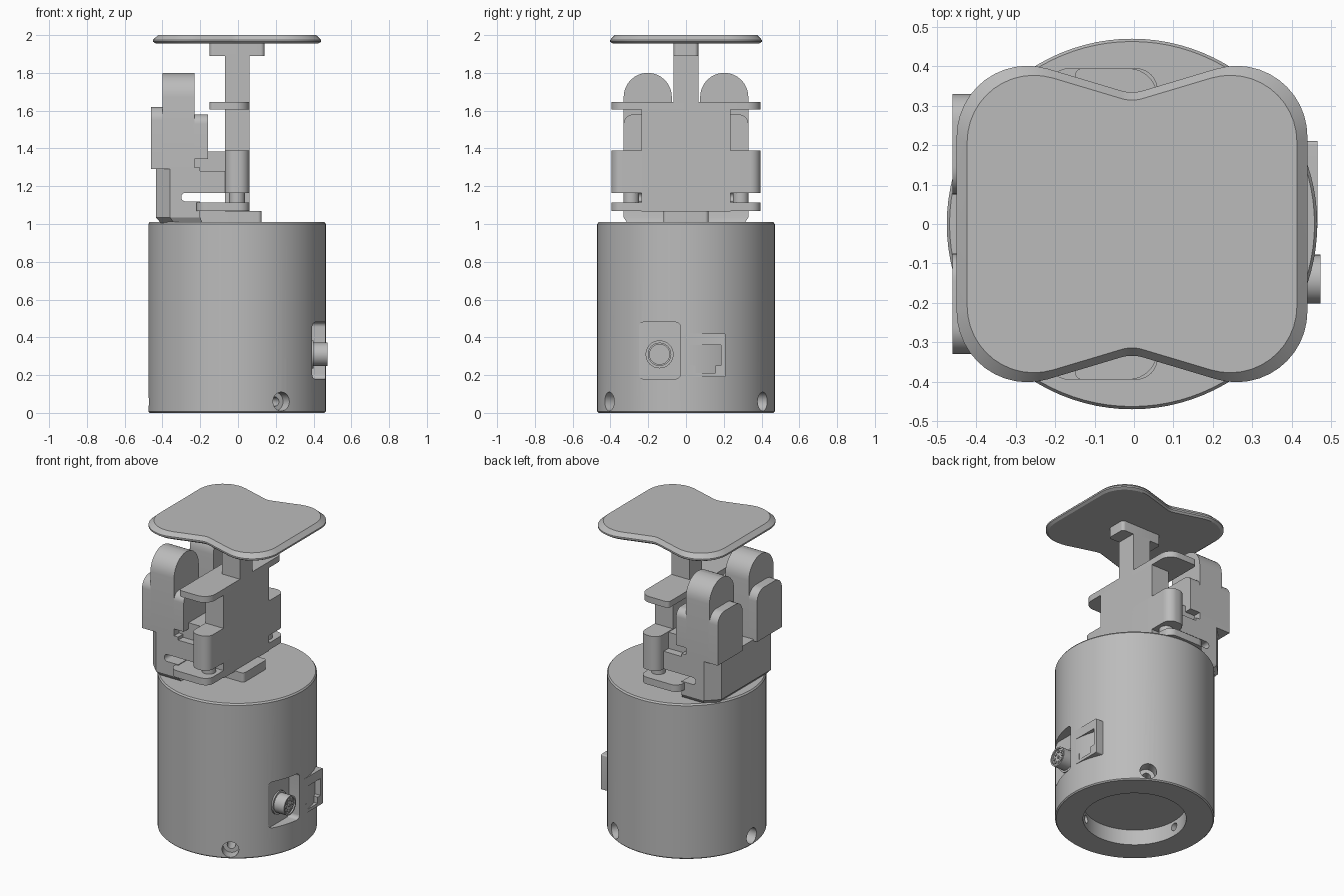
import bpy, bmesh
from math import sin, cos, tan, pi, atan2, radians
from mathutils import Vector

default_cube = bpy.data.objects.get("Cube")
if default_cube:
    bpy.data.objects.remove(default_cube, do_unlink=True)

grey = bpy.data.materials.new("machined_grey")
grey.use_nodes = True
GREY = (0.5, 0.5, 0.5, 1)
grey.diffuse_color = GREY
grey.node_tree.nodes["Principled BSDF"].inputs["Base Color"].default_value = GREY


def circle(r, n=32):
    return [(r * cos(2 * pi * i / n), r * sin(2 * pi * i / n)) for i in range(n)]


def fillet(corners, steps=8):
    """Round each (u, v, radius) corner of a closed outline."""
    out = []
    for i, (u, v, r) in enumerate(corners):
        p = Vector((u, v))
        if r <= 0:
            out.append((u, v))
            continue
        a = (Vector(corners[i - 1][:2]) - p).normalized()
        b = (Vector(corners[(i + 1) % len(corners)][:2]) - p).normalized()
        half = a.angle(b) / 2
        c = p + (a + b).normalized() * (r / sin(half))
        start = p + a * (r / tan(half)) - c
        end = p + b * (r / tan(half)) - c
        a0 = atan2(start.y, start.x)
        turn = (atan2(end.y, end.x) - a0 + pi) % (2 * pi) - pi
        for k in range(steps + 1):
            t = a0 + turn * k / steps
            out.append((c.x + r * cos(t), c.y + r * sin(t)))
    return out


def rect(u0, u1, v0, v1, r=0.0, r_top=None):
    rt = r if r_top is None else r_top
    return fillet([(u0, v0, r), (u1, v0, r), (u1, v1, rt), (u0, v1, rt)])


def prism(name, outline, axis, layers, loc=(0, 0, 0), turn=0):
    """Loft an outline along an axis through (position, scale) layers."""
    place = {"x": lambda u, v, w: (w, u, v),
             "y": lambda u, v, w: (u, w, v),
             "z": lambda u, v, w: (u, v, w)}[axis]
    bm = bmesh.new()
    rings = [[bm.verts.new(place(u * s, v * s, w)) for u, v in outline] for w, s in layers]
    n = len(outline)
    for lo, hi in zip(rings, rings[1:]):
        for i in range(n):
            j = (i + 1) % n
            bm.faces.new((lo[i], lo[j], hi[j], hi[i]))
    bm.faces.new(rings[0][::-1])
    bm.faces.new(rings[-1])
    bmesh.ops.recalc_face_normals(bm, faces=bm.faces)
    mesh = bpy.data.meshes.new(name)
    bm.to_mesh(mesh)
    bm.free()
    mesh.materials.append(grey)
    ob = bpy.data.objects.new(name, mesh)
    bpy.context.collection.objects.link(ob)
    ob.location = loc
    ob.rotation_euler.z = turn
    return ob


def slab(name, outline, axis, lo, hi, loc=(0, 0, 0)):
    return prism(name, outline, axis, [(lo, 1), (hi, 1)], loc)


def activate(ob):
    bpy.ops.object.select_all(action="DESELECT")
    ob.select_set(True)
    bpy.context.view_layer.objects.active = ob


def cut(ob, cutters):
    for cutter in cutters:
        activate(ob)
        mod = ob.modifiers.new("cut", "BOOLEAN")
        mod.operation = "DIFFERENCE"
        mod.solver = "EXACT"
        mod.object = cutter
        bpy.ops.object.modifier_apply(modifier=mod.name)
        bpy.data.objects.remove(cutter, do_unlink=True)


CX = -0.005  # shared centre line

# Cylindrical housing with bore, radial screw holes and connector recess
housing = prism("housing", circle(0.47, 96), "z",
                [(0, 0.985), (0.007, 1), (1.0, 1), (1.01, 0.985)], (CX, 0, 0))
cutters = [slab("bore_cutter", circle(0.305, 64), "z", -0.1, 0.1, (CX, 0, 0)),
           slab("recess_cutter", rect(-0.25, -0.03, 0.18, 0.48, 0.025), "x", 0.39, 0.6)]
for angle in (60, 180, 300):
    cutters.append(prism("screw_cutter", circle(0.05), "x",
                         [(0.27, 0.5), (0.4, 0.5), (0.4, 1), (0.6, 1)],
                         (CX, 0, 0.06), radians(angle)))
cut(housing, cutters)

# Round multi-pin connector
PLUG = (0, -0.14, 0.31)
slab("round_connector_collar", circle(0.074), "x", 0.38, 0.4, PLUG)
prism("round_connector", circle(0.062), "x",
      [(0.38, 1), (0.473, 1), (0.473, 0.85), (0.463, 0.85)], PLUG)
for i, (py, pz) in enumerate(circle(0.036, 8) + [(0, 0)]):
    slab(f"connector_pin_{i + 1}", circle(0.009, 10), "x", 0.455, 0.47,
         (0, PLUG[1] + py, PLUG[2] + pz))

# Square network socket
socket = slab("network_socket", rect(-0.01, 0.21, 0.19, 0.42, 0.008), "x", 0.35, 0.465)
opening = [(0.02, 0.36), (0.02, 0.25), (0.05, 0.25), (0.05, 0.21),
           (0.155, 0.21), (0.155, 0.25), (0.185, 0.25), (0.185, 0.36)]
cut(socket, [slab("socket_cutter", opening, "x", 0.41, 0.6)])

# Mounting foot on the housing
slab("mounting_foot", rect(-0.22, 0.125, -0.12, 0.12, 0.02), "z", 1.0, 1.07)

# Gripper base with chamfered outer corners and a through slot
base_outline = [(-0.36, -0.33), (-0.2, -0.33), (-0.2, 0.33), (-0.36, 0.33),
                (-0.435, 0.255), (-0.435, -0.255)]
base = prism("gripper_base", base_outline, "z",
             [(1.005, 0.94), (1.035, 1), (1.3, 1)])
cut(base, [slab("slot_cutter", fillet([(-0.3, 1.12, 0.022), (0.1, 1.12, 0),
                                       (0.1, 1.165, 0), (-0.3, 1.165, 0.022)]),
                "y", -0.6, 0.6)])
slab("gripper_bridge", rect(-0.21, -0.06, -0.33, 0.33), "z", 1.165, 1.28)
slab("gripper_core", rect(-0.3, -0.06, -0.28, 0.28), "z", 1.165, 1.385)

# Central upright and its cross plates
slab("upright", rect(-0.07, 0.06, -0.235, 0.235), "z", 1.065, 1.61)
slab("carriage", rect(-0.07, 0.06, -0.395, 0.395, 0.055), "z", 1.165, 1.39)
slab("lower_plate", rect(-0.22, 0.06, -0.395, 0.395, 0.055), "z", 1.07, 1.115)
slab("upper_plate", fillet([(-0.15, -0.395, 0.02), (0.06, -0.395, 0.075),
                            (0.06, 0.395, 0.075), (-0.15, 0.395, 0.02)]),
     "z", 1.605, 1.645)
slab("column", rect(-0.07, 0.06, -0.065, 0.065), "z", 1.64, 1.9)
slab("top_bracket", rect(-0.15, 0.14, -0.065, 0.065, 0.02), "z", 1.89, 1.958)

# Mirrored pair of jaws, fingers and guide pins
for side, s in (("left", 1), ("right", -1)):
    mid = 0.2025 * s
    lo, hi = mid - 0.1275, mid + 0.1275
    slab(f"finger_{side}", rect(lo, hi, 1.29, 1.8, 0, 0.1274), "x", -0.4, -0.23)
    slab(f"outer_jaw_{side}", rect(lo, hi, 1.29, 1.62, 0, 0.07), "x", -0.46, -0.395)
    slab(f"inner_jaw_{side}", rect(lo, hi, 1.345, 1.58, 0, 0.05), "x", -0.235, -0.16)
    slab(f"guide_pin_{side}", circle(0.042), "z", 1.1, 1.18, (CX, 0.29 * s, 0))

# Waisted top platform with chamfered rim
W, H = 0.445, 0.463
platform = fillet([(W, -H, 0.18), (W, H, 0.18), (0, 0.33, 0.1),
                   (-W, H, 0.18), (-W, -H, 0.18), (0, -0.33, 0.1)], 12)
prism("top_platform", platform, "z",
      [(1.955, 0.965), (1.965, 1), (1.975, 1), (2.0, 0.94)], (CX, 0, 0))

# Smooth round surfaces, keep hard edges
for ob in [o for o in bpy.context.scene.objects if o.type == "MESH"]:
    activate(ob)
    bpy.ops.object.shade_smooth_by_angle(angle=radians(25))
